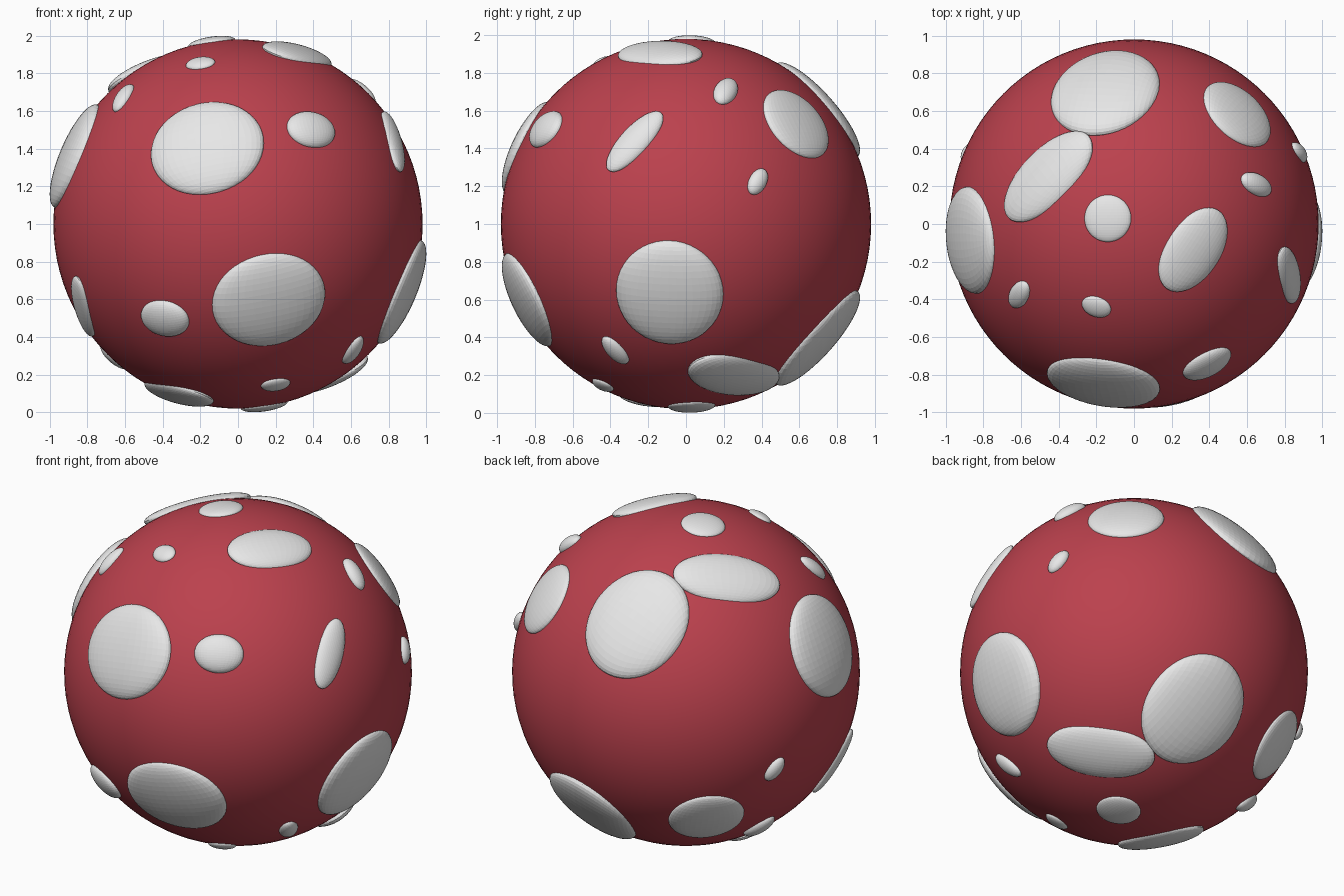
import bpy
from math import sqrt, radians
from mathutils import Vector, Matrix

cube = bpy.data.objects.get("Cube")
if cube:
    bpy.data.objects.remove(cube, do_unlink=True)

RADIUS = 0.98
CENTRE = Matrix.Translation((0, 0, 1))


def material(name, rgb):
    mat = bpy.data.materials.new(name)
    mat.use_nodes = True
    mat.diffuse_color = (*rgb, 1)
    mat.node_tree.nodes["Principled BSDF"].inputs["Base Color"].default_value = (*rgb, 1)
    return mat


red = material("red", (0.5, 0.053, 0.075))
white = material("white", (0.8, 0.8, 0.8))


def ball(name, mat, segments, rings, matrix):
    bpy.ops.mesh.primitive_uv_sphere_add(segments=segments, ring_count=rings, radius=1)
    obj = bpy.context.object
    obj.name = name
    obj.data.transform(matrix)
    obj.data.materials.append(mat)
    return obj


def spot_matrix(x, y, long_axis, a, b, bulge):
    """Flattened ellipsoid lying on the upper half of the body."""
    normal = Vector((x, y, sqrt(RADIUS ** 2 - x * x - y * y))).normalized()
    along = Vector(long_axis)
    along = (along - normal * along.dot(normal)).normalized()
    across = normal.cross(along)
    sink = (a * a + b * b) / (4 * RADIUS)
    frame = Matrix((along, normal, across)).transposed().to_4x4()
    place = Matrix.Translation(normal * (RADIUS - sink))
    return place @ frame @ Matrix.Diagonal((a, sink + bulge, b, 1))


# Round body
body = ball("body", red, 96, 48, CENTRE @ Matrix.Scale(RADIUS, 4))
bpy.ops.object.shade_smooth_by_angle(angle=radians(30))

# Spots: x, y, long direction, half length, half width, bulge
SPOTS = {
    "back_large_spot": (-0.16, 0.73, (0.2, 0.5, -0.6), 0.33, 0.29, 0.035),
    "upper_long_spot": (-0.47, 0.26, (0.7, 0.7, 0.19), 0.31, 0.165, 0.03),
    "side_large_spot": (-0.90, -0.09, (0, 1, 0), 0.285, 0.295, 0.04),
    "crown_spot": (-0.14, 0.03, (1, 0, 0), 0.125, 0.125, 0.025),
    "upper_oval_spot": (0.32, -0.14, (0.58, 0.82, 0), 0.25, 0.155, 0.03),
    "back_round_spot": (0.56, 0.595, (1, -1, 0), 0.215, 0.215, 0.03),
    "upper_small_spot": (0.65, 0.21, (-0.8, 0.35, 0.65), 0.105, 0.06, 0.04),
    "side_narrow_spot": (0.83, -0.275, (-0.18, 0.67, 0.74), 0.21, 0.085, 0.03),
    "front_small_spot": (0.39, -0.745, (0.88, 0.46, 0), 0.14, 0.11, 0.045),
    "front_large_spot": (-0.17, -0.87, (1, 0, 0.15), 0.305, 0.27, 0.035),
    "upper_tiny_spot": (-0.2, -0.44, (1, -0.3, 0), 0.08, 0.06, 0.025),
    "shoulder_tiny_spot": (-0.61, -0.375, (0.5, 0.7, 0.7), 0.1, 0.055, 0.035),
    "side_tiny_spot": (0.875, 0.38, (-0.4, 0.45, 0.8), 0.08, 0.048, 0.035),
}

# Each spot repeats on the lower half, turned half way about the y axis
for name, spec in SPOTS.items():
    shape = spot_matrix(*spec)
    for half, turn in (("top", 0), ("bottom", 180)):
        ball(f"{name}_{half}", white, 40, 24,
             CENTRE @ Matrix.Rotation(radians(turn), 4, "Y") @ shape)
